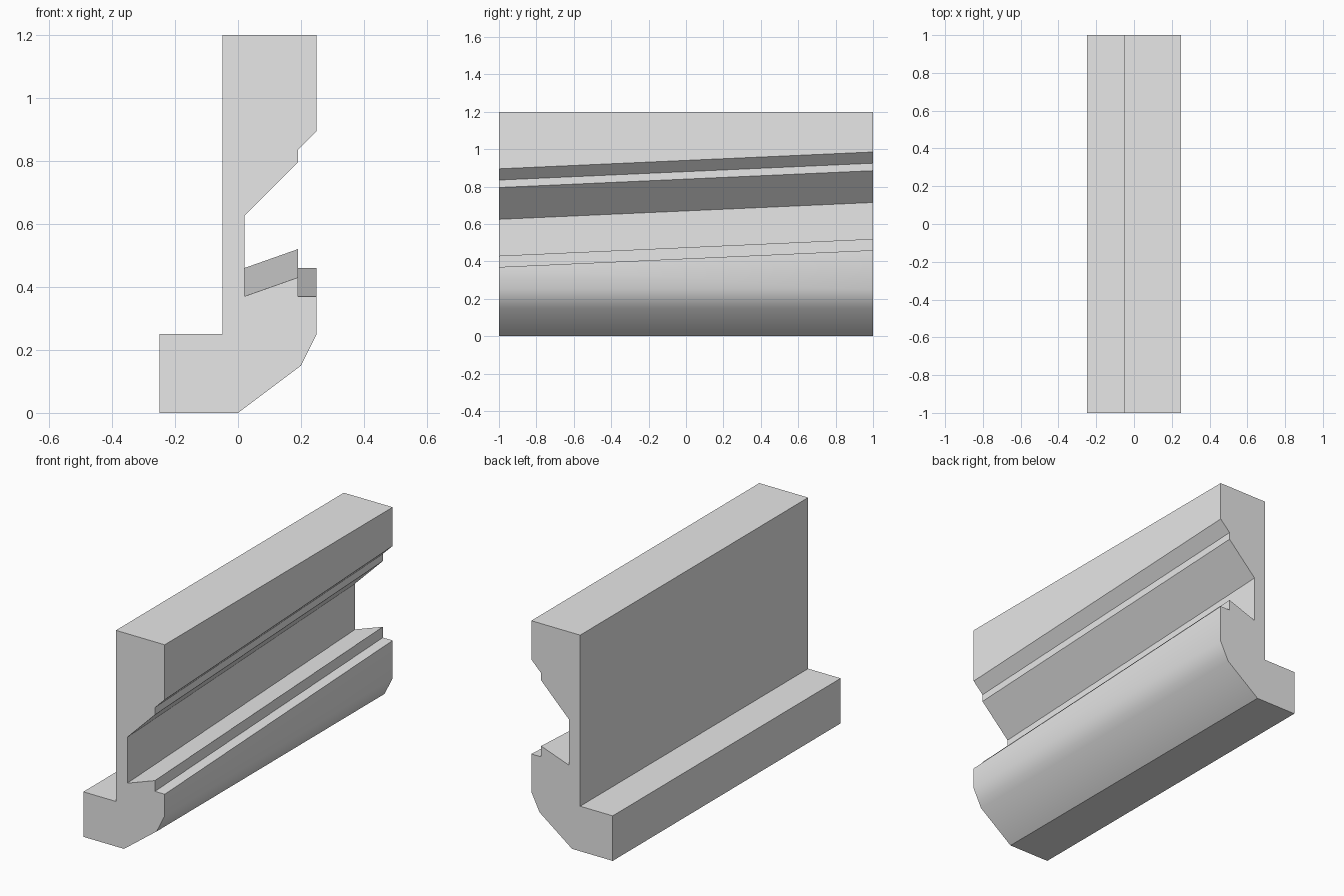
import bpy
import bmesh
import math

cube = bpy.data.objects.get("Cube")
if cube:
    bpy.data.objects.remove(cube)

# One plain grey for the whole part
grey = bpy.data.materials.new("light_grey")
grey.use_nodes = True
colour = (0.8, 0.8, 0.8, 1)
grey.diffuse_color = colour
grey.node_tree.nodes["Principled BSDF"].inputs["Base Color"].default_value = colour

HALF_LENGTH = 1.0
GROOVE_RISE = 0.09  # the groove climbs this much towards the back

# Outer section: foot, rounded lower edge, and upright
lower_edge = [(-0.25, 0), (0, 0), (0.2, 0.15), (0.25, 0.25)]
groove = [(0.25, 0.37), (0.19, 0.37), (0.19, 0.43), (0.02, 0.37),
          (0.02, 0.625), (0.19, 0.795), (0.19, 0.835), (0.25, 0.895)]
upright = [(0.25, 1.2), (-0.05, 1.2), (-0.05, 0.25), (-0.25, 0.25)]


def section(bm, y, rise):
    """Ring of vertices at one end, with the groove raised."""
    points = lower_edge + [(x, z + rise) for x, z in groove] + upright
    return [bm.verts.new((x, y, z)) for x, z in points]


# Loft the rail between its two end sections
bm = bmesh.new()
front = section(bm, -HALF_LENGTH, 0)
back = section(bm, HALF_LENGTH, GROOVE_RISE)
bm.faces.new(front)
bm.faces.new(back[::-1])
for i in range(len(front)):
    j = (i + 1) % len(front)
    bm.faces.new((front[j], front[i], back[i], back[j]))
bmesh.ops.recalc_face_normals(bm, faces=bm.faces)

mesh = bpy.data.meshes.new("grooved_rail")
bm.to_mesh(mesh)
bm.free()
mesh.materials.append(grey)
rail = bpy.data.objects.new("grooved_rail", mesh)
bpy.context.collection.objects.link(rail)

# Smooth only the rounded lower edge
bpy.ops.object.select_all(action="DESELECT")
rail.select_set(True)
bpy.context.view_layer.objects.active = rail
bpy.ops.object.shade_smooth_by_angle(angle=math.radians(30))
